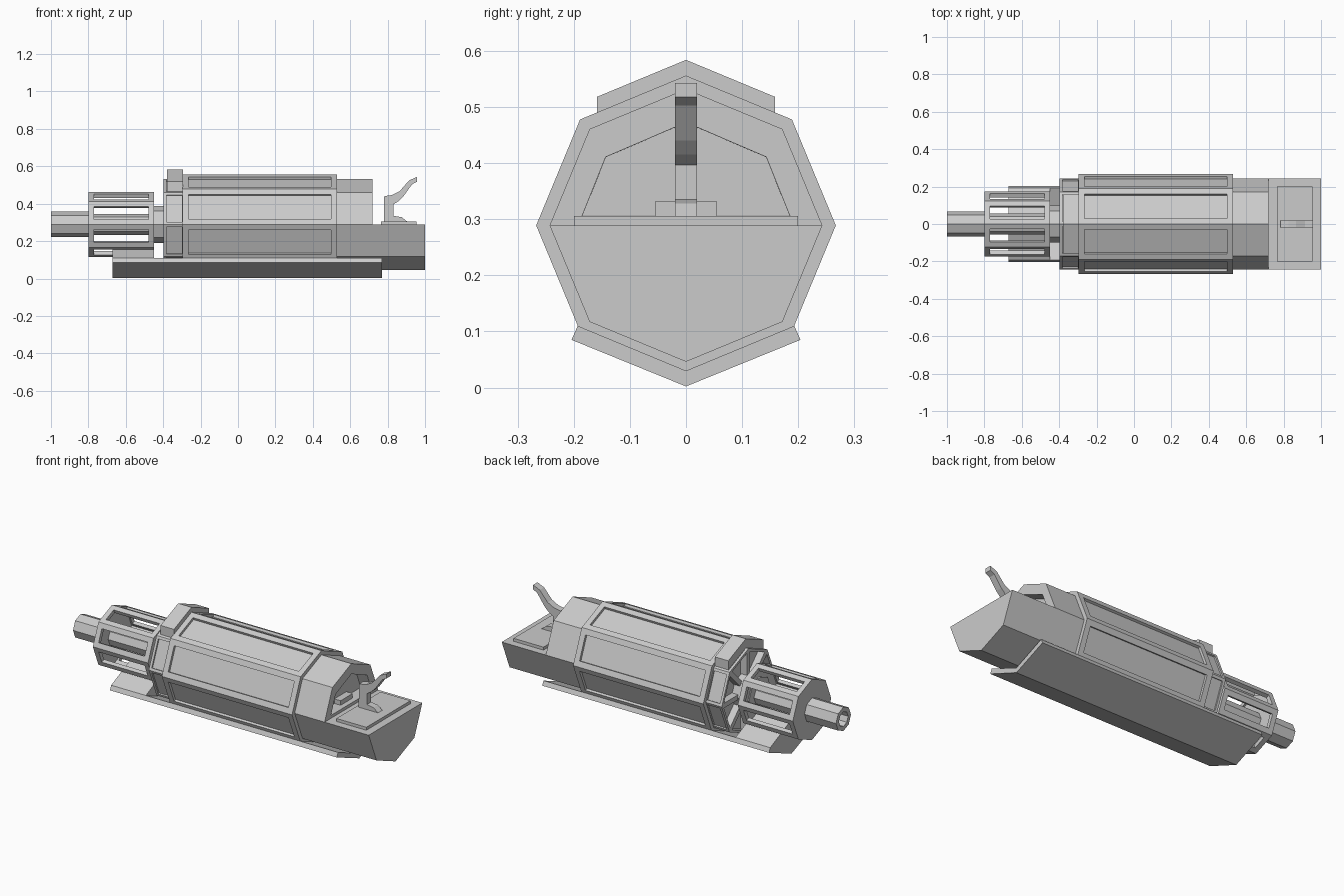
import bpy, bmesh, math

if "Cube" in bpy.data.objects:
    bpy.data.objects.remove(bpy.data.objects["Cube"])

CZ = 0.289  # height of the central axis


def octagon(r, first=0, count=8):
    """(y, z) points of an octagon with a corner pointing up."""
    return [(r * math.cos(math.radians(45 * k)), CZ + r * math.sin(math.radians(45 * k)))
            for k in range(first, first + count)]


def prism(points, x0, x1):
    """Bmesh prism from a (y, z) outline, extruded along x."""
    bm = bmesh.new()
    f = bm.faces.new([bm.verts.new((x0, y, z)) for y, z in points])
    new = bmesh.ops.extrude_face_region(bm, geom=[f])["geom"]
    for v in new:
        if isinstance(v, bmesh.types.BMVert):
            v.co.x = x1
    bmesh.ops.recalc_face_normals(bm, faces=bm.faces)
    bm.normal_update()
    return bm


def sides(bm):
    return [f for f in bm.faces if abs(f.normal.x) < 0.5]


def end(bm, s):
    return [f for f in bm.faces if f.normal.x * s > 0.9]


def recess(bm, faces, margin, depth):
    bmesh.ops.inset_individual(bm, faces=faces, thickness=margin, use_even_offset=True)
    bmesh.ops.inset_individual(bm, faces=faces, thickness=0.0005, depth=-depth)


def finish(bm, name):
    me = bpy.data.meshes.new(name)
    bm.to_mesh(me)
    bm.free()
    ob = bpy.data.objects.new(name, me)
    bpy.context.collection.objects.link(ob)
    return ob


def mirrored(half):
    """Complete an outline given for y >= 0 that starts and ends on y = 0."""
    return half + [(-y, z) for y, z in reversed(half) if y > 0]


# main drum with eight recessed panels
bm = prism(octagon(0.267), -0.297, 0.53)
recess(bm, sides(bm), 0.032, 0.014)
finish(bm, "main_drum")

# front collar with panelled sides and spoked end
bm = prism(octagon(0.243), -0.397, -0.285)
panels = sides(bm)
wedges = bmesh.ops.poke(bm, faces=end(bm, -1))["faces"]
bm.normal_update()
recess(bm, panels, 0.015, 0.008)
recess(bm, wedges, 0.014, 0.04)
finish(bm, "front_collar")

# neck between collar and cage
finish(prism(octagon(0.1), -0.47, -0.36), "neck")

# slotted cage
bm = prism(octagon(0.174), -0.8, -0.45)
slots = sides(bm)
bmesh.ops.inset_individual(bm, faces=slots, thickness=0.029, use_even_offset=True)
bmesh.ops.delete(bm, geom=slots, context="FACES")
cage = finish(bm, "slotted_cage")
mod = cage.modifiers.new("wall", "SOLIDIFY")
mod.thickness = 0.022
mod.offset = -1

# barrel: hollow tip and inner core
bm = prism(octagon(0.068), -1.0, -0.79)
recess(bm, end(bm, -1), 0.024, 0.12)
finish(bm, "barrel_tip")
finish(prism(octagon(0.055), -0.79, -0.46), "barrel_core")

# saddle on top of the collar
finish(prism(mirrored([(0, 0.584), (0.159, 0.518), (0.159, 0.465), (0, 0.53)]),
             -0.38, -0.295), "top_saddle")

# rear housing: upper half with recessed end, lower half reaching further back
bm = prism(octagon(0.243, 0, 5), 0.53, 0.72)
face = end(bm, 1)
bmesh.ops.inset_individual(bm, faces=face, thickness=0.055, use_even_offset=True)
for v in face[0].verts:  # recessed outline
    s = math.copysign(1, v.co.y)
    if v.co.z < 0.37:
        v.co.y, v.co.z = 0.185 * s, 0.306
    elif abs(v.co.y) > 0.05:
        v.co.y, v.co.z = 0.143 * s, 0.411
bmesh.ops.inset_individual(bm, faces=face, thickness=0.0005, depth=-0.07)
finish(bm, "rear_housing")
finish(prism(octagon(0.243, 4, 5), 0.53, 1.0), "rear_deck")
finish(prism([(-0.055, 0.3), (0.055, 0.3), (0.055, 0.332), (-0.055, 0.332)],
             0.64, 0.69), "recess_block")
finish(prism([(-0.2, 0.28), (0.2, 0.28), (0.2, 0.306), (-0.2, 0.306)],
             0.765, 0.955), "deck_plate")

# curved lever on the deck (x, z profile)
profile = [(0.78, 0.3), (0.782, 0.44), (0.825, 0.447), (0.865, 0.468), (0.915, 0.525),
           (0.957, 0.543), (0.957, 0.518), (0.93, 0.503), (0.885, 0.44), (0.86, 0.415),
           (0.832, 0.397), (0.832, 0.335), (0.875, 0.328), (0.91, 0.3)]
bm = bmesh.new()
f = bm.faces.new([bm.verts.new((x, -0.02, z)) for x, z in profile])
for v in bmesh.ops.extrude_face_region(bm, geom=[f])["geom"]:
    if isinstance(v, bmesh.types.BMVert):
        v.co.y = 0.02
bmesh.ops.recalc_face_normals(bm, faces=bm.faces)
finish(bm, "lever")

# belly plate and its front block
finish(prism(mirrored([(0, 0.002), (0.204, 0.085), (0.193, 0.11), (0, 0.03)]),
             -0.67, 0.77), "belly_plate")
finish(prism([(0.193, 0.11), (0, 0.198), (-0.193, 0.11), (0, 0.028)],
             -0.67, -0.45), "belly_block")
